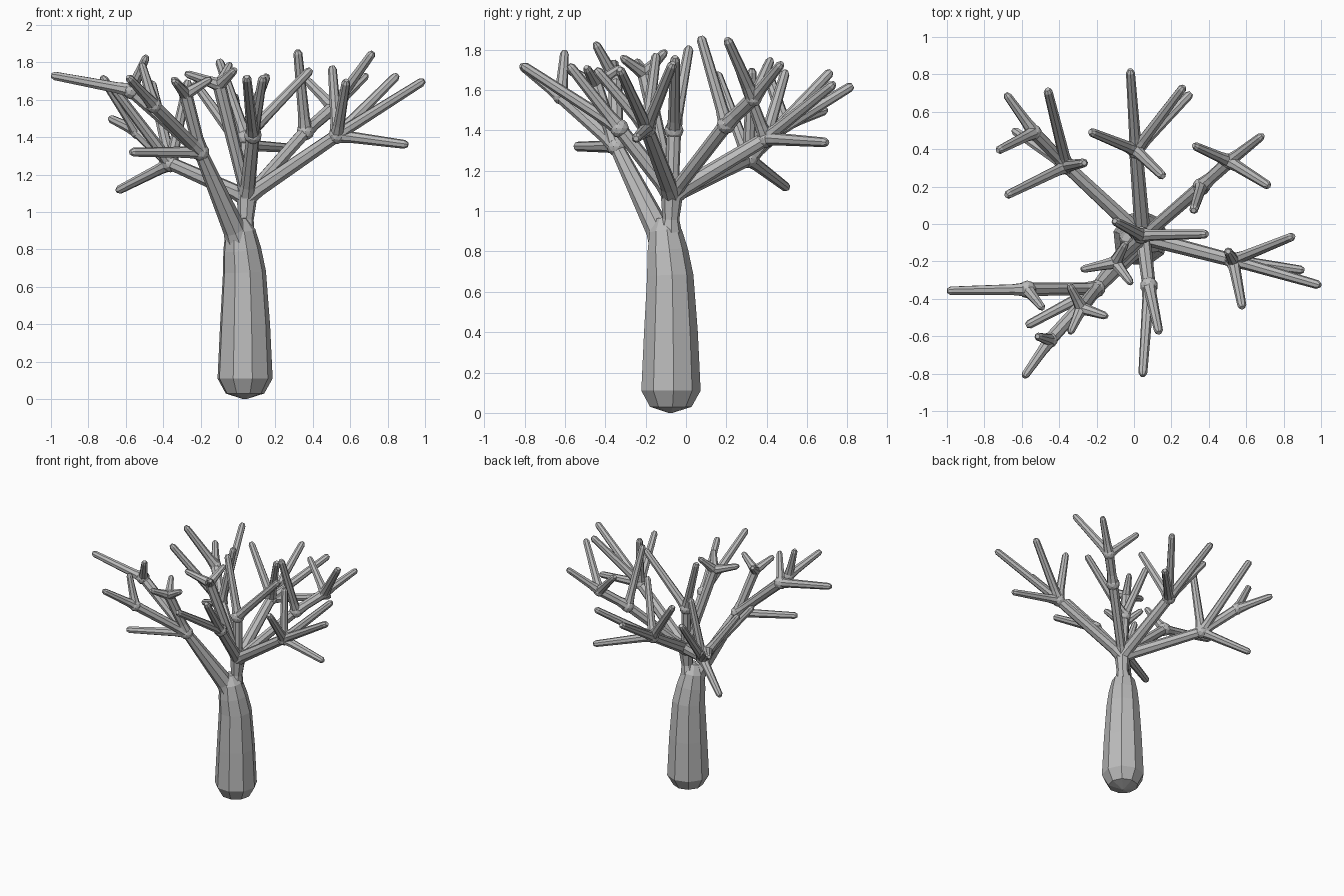
import bpy, bmesh, math
from mathutils import Vector

if "Cube" in bpy.data.objects:
    bpy.data.objects.remove(bpy.data.objects["Cube"])

bark = bpy.data.materials.new("grey_bark")
bark.diffuse_color = (0.5, 0.5, 0.5, 1)
bark.use_nodes = True
bark.node_tree.nodes["Principled BSDF"].inputs["Base Color"].default_value = bark.diffuse_color


def tube(bm, pts, radii, sides):
    """Faceted tube of changing radius along a path."""
    normal = Vector((1, 0.1, 0.05))
    rings = []
    for i, p in enumerate(pts):
        d = (pts[min(i + 1, len(pts) - 1)] - pts[max(i - 1, 0)]).normalized()
        normal = (normal - d * normal.dot(d)).normalized()
        side = d.cross(normal)
        angles = [2 * math.pi * k / sides for k in range(sides)]
        rings.append([bm.verts.new(p + (normal * math.cos(a) + side * math.sin(a)) * radii[i])
                      for a in angles])
    for r0, r1 in zip(rings, rings[1:]):
        for k in range(sides):
            n = (k + 1) % sides
            bm.faces.new((r0[k], r0[n], r1[n], r1[k]))
    bm.faces.new(rings[0][::-1])
    bm.faces.new(rings[-1])


def limb(bm, a, b, r0, r1):
    """Tapered branch from a to b, flared at its base and rounded at its end."""
    d = (b - a).normalized()
    flare = min(0.08, (b - a).length * 0.4)
    tube(bm, [a, a + d * flare, b - d * 0.012, b + d * 0.006],
         [r0 * 1.3, r0, r1, r1 * 0.55], 8)


def finish(name, bm):
    bmesh.ops.recalc_face_normals(bm, faces=bm.faces)
    me = bpy.data.meshes.new(name)
    bm.to_mesh(me)
    bm.free()
    me.materials.append(bark)
    bpy.context.collection.objects.link(bpy.data.objects.new(name, me))


def bough(name, start, fork, length, *twigs, thick=0.034):
    """Bough up to a fork; each twig is (compass degrees, rise, own length if unusual)."""
    bm = bmesh.new()
    fork = Vector(fork)
    limb(bm, start, fork, thick, 0.036)
    for az, rise, *own in twigs:
        size = own[0] if own else length
        flat = math.sqrt(size ** 2 - rise ** 2)
        a = math.radians(az)
        tip = fork + Vector((flat * math.cos(a), flat * math.sin(a), rise))
        reach = min(1, size / 0.4)          # short twigs are thinner
        limb(bm, fork, tip, 0.025 + 0.006 * reach, 0.019 + 0.005 * reach)
    # Knuckle that blends the fork
    ball = bmesh.ops.create_icosphere(bm, subdivisions=2, radius=0.03 + 0.018 * min(1, length / 0.4))
    bmesh.ops.translate(bm, verts=ball["verts"], vec=fork)
    finish(name, bm)
    return fork


# Trunk: swollen base, leaning slightly into the lower left bough
bm = bmesh.new()
heights = [0, .03, .11, .4, .68, .8, .9, .965]
radii = [.01, .105, .15, .136, .117, .103, .082, .04]
lean = [max(0, z - .65) * .1 for z in heights]
tube(bm, [Vector((.036 - s, -.077 - s, z)) for z, s in zip(heights, lean)], radii, 9)
finish("trunk", bm)

# Neck on top of the trunk, where the upper boughs meet
hub = Vector((.048, -.07, 1.08))
neck = [Vector((.018, -.085, .82)), Vector((.032, -.078, .9)), Vector((.042, -.075, .96)),
        hub, hub + Vector((0, 0, .06))]
bm = bmesh.new()
tube(bm, neck, [.05, .058, .042, .055, .042], 8)
finish("neck", bm)

# Lower left bough leaves the trunk itself and carries three more
low = bough("lower_left_bough", Vector((.01, -.105, .84)), (-.2, -.345, 1.32), .42,
            (208, 0), thick=.062)
bough("left_bough", low, (-.57, -.35, 1.65), .43, (181, .08), (309, .18, .22))
bough("front_left_bough", low, (-.45, -.62, 1.57), .28, (235, .15), (164, .22, .23))
bough("inner_left_bough", low, (-.28, -.45, 1.63), .16, (118, .08), (245, .07), (342, .08))

# Back boughs
back_left = bough("back_left_bough", hub, (-.36, .31, 1.26), .45,
                  (104, .43, .6), (146, -.145, .37), (10, .44), (206, .42, .55), thick=.042)
bough("outer_back_left_bough", back_left, (-.535, .49, 1.43), .26, (126, .07), (207, .29, .36))
bough("back_bough", hub, (.01, .395, 1.36), .42,
      (94, .26, .5), (158, .33), (316, .37), (53, .27, .5), (46, -.02), thick=.042)
back_right = bough("back_right_bough", hub, (.36, .2, 1.43), .45, (252, .43))
bough("outer_back_right_bough", back_right, (.51, .335, 1.56), .28,
      (156, .19), (38, .17), (328, .29, .38))

# Right, front and middle boughs
bough("right_bough", hub, (.53, -.195, 1.41), .38,
      (22, .32, .47), (352, -.05), (344, .29, .56), (281, .29, .385), (119, .365, .369), thick=.042)
bough("front_bough", hub, (.08, -.33, 1.41), .4, (266, .31, .57), (282, .31), thick=.04)
bough("middle_bough", hub, (.04, -.06, 1.4), .5, (1, .36), (152, .41, .44))
bough("inner_front_bough", hub, (-.1, -.205, 1.68), .16, (192, .06, .19), (61, .11), (307, .08))
